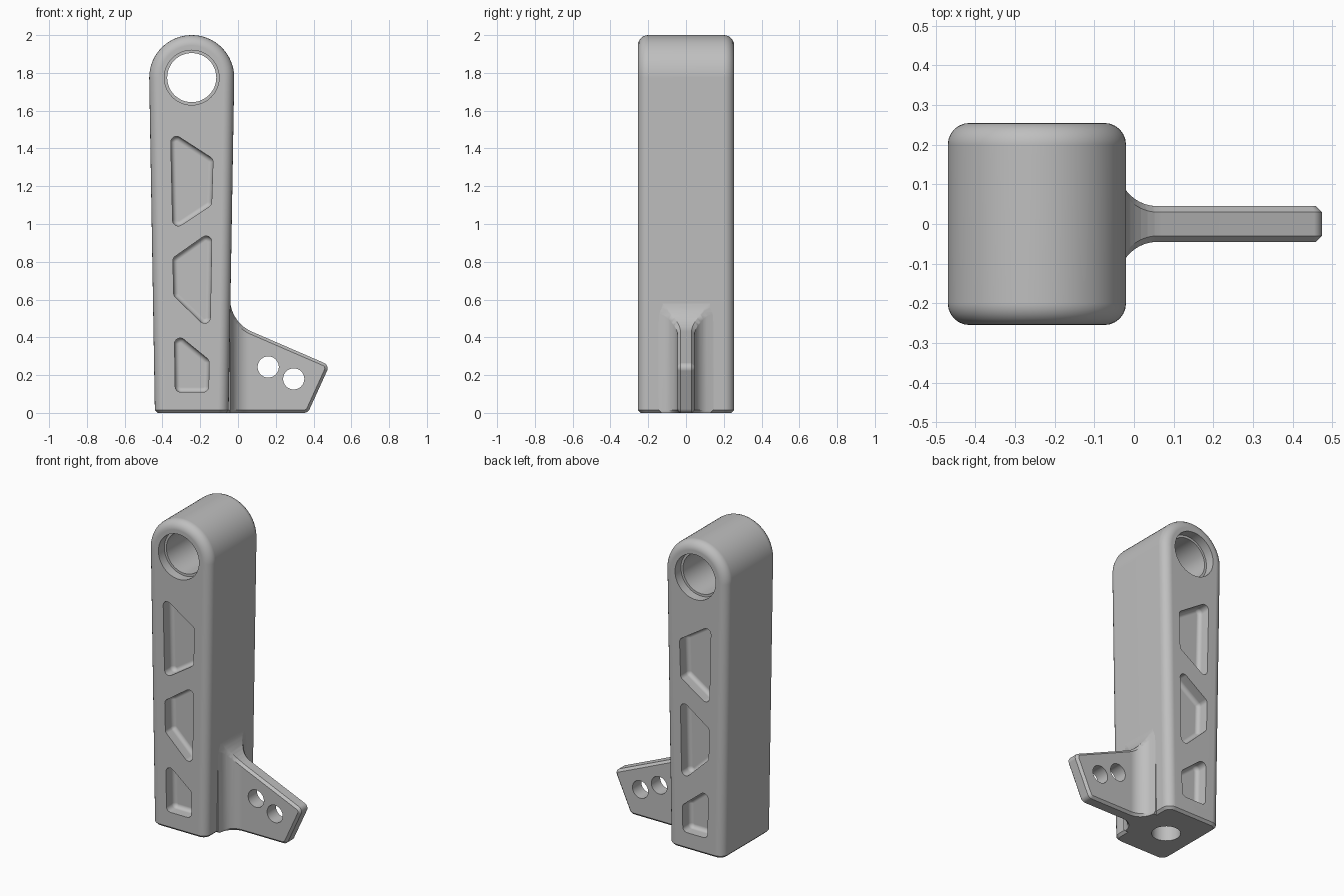
import bpy, bmesh, math
from mathutils import Vector

if "Cube" in bpy.data.objects:
    bpy.data.objects.remove(bpy.data.objects["Cube"], do_unlink=True)

GREY = (0.52, 0.52, 0.52, 1)
metal = bpy.data.materials.new("plain grey metal")
metal.use_nodes = True
metal.diffuse_color = GREY
metal.node_tree.nodes["Principled BSDF"].inputs["Base Color"].default_value = GREY


def rounded(corners, steps=8):
    """Outline from (x, z, radius) corners, with an arc at each rounded corner."""
    out = []
    for i, (x, z, r) in enumerate(corners):
        p = Vector((x, z))
        if r == 0:
            out.append(p)
            continue
        a = (Vector(corners[i - 1][:2]) - p).normalized()
        b = (Vector(corners[(i + 1) % len(corners)][:2]) - p).normalized()
        half = a.angle(b) / 2
        centre = p + (a + b).normalized() * r / math.sin(half)
        start = p + a * r / math.tan(half) - centre
        end = p + b * r / math.tan(half) - centre
        sweep = math.pi - 2 * half
        for k in range(steps + 1):
            t = k / steps
            out.append(centre + (start * math.sin((1 - t) * sweep)
                                 + end * math.sin(t * sweep)) / math.sin(sweep))
    return out


def circle(x, z, r, n=48):
    return [Vector((x + r * math.cos(math.tau * k / n), z + r * math.sin(math.tau * k / n)))
            for k in range(n)]


def prism(outline, y0, y1):
    """Outline in x and z, extruded along y."""
    bm = bmesh.new()
    face = bm.faces.new([bm.verts.new((p.x, y0, p.y)) for p in outline])
    ext = bmesh.ops.extrude_face_region(bm, geom=[face])["geom"]
    bmesh.ops.translate(bm, vec=(0, y1 - y0, 0),
                        verts=[v for v in ext if isinstance(v, bmesh.types.BMVert)])
    bmesh.ops.recalc_face_normals(bm, faces=bm.faces)
    return bm


def bevel(bm, rule, width, segments):
    edges = [e for e in bm.edges if rule(*[v.co for v in e.verts])]
    bmesh.ops.bevel(bm, geom=edges, offset=width, segments=segments, profile=0.5,
                    affect='EDGES', clamp_overlap=False)


def finish(bm, name):
    bmesh.ops.recalc_face_normals(bm, faces=bm.faces)
    mesh = bpy.data.meshes.new(name)
    bm.to_mesh(mesh)
    bm.free()
    ob = bpy.data.objects.new(name, mesh)
    bpy.context.collection.objects.link(ob)
    mesh.materials.append(metal)
    return ob


def activate(ob):
    bpy.ops.object.select_all(action='DESELECT')
    ob.select_set(True)
    bpy.context.view_layer.objects.active = ob


def cut(ob, bm):
    cutter = finish(bm, "cutter")
    cutter.hide_render = True
    activate(ob)
    mod = ob.modifiers.new("cut", 'BOOLEAN')
    mod.operation, mod.solver, mod.object = 'DIFFERENCE', 'EXACT', cutter
    bpy.ops.object.modifier_apply(modifier=mod.name)
    bpy.data.objects.remove(cutter, do_unlink=True)


def smooth(ob):
    activate(ob)
    bpy.ops.object.shade_smooth_by_angle(angle=math.radians(30))
    mod = ob.modifiers.new("flat face shading", 'WEIGHTED_NORMAL')
    mod.keep_sharp = True


# Tapered arm with a round top, rounded rims and a chamfered foot
HALF, CX, PIN_Z, R = 0.255, -0.245, 1.775, 0.225
dome = [Vector((CX + R * math.cos(math.pi * k / 32), PIN_Z + R * math.sin(math.pi * k / 32)))
        for k in range(33)]
bm = prism([Vector((-0.44, 0)), Vector((-0.05, 0))] + dome, -HALF, HALF)
bevel(bm, lambda a, b: a.y * b.y > 0 and a.z + b.z > 0.01, 0.055, 6)
bevel(bm, lambda a, b: max(a.z, b.z) < 0.001, 0.015, 1)
arm = finish(bm, "arm")

# Pin bore with a counterbore at each end
cut(arm, prism(circle(CX, PIN_Z, 0.13), -0.4, 0.4))
for side in (-1, 1):
    cut(arm, prism(circle(CX, PIN_Z, 0.145), side * (HALF - 0.06), side * 0.4))

# Lightening pockets on both faces, with a filleted floor
POCKETS = [
    [(-0.357, 1.49), (-0.132, 1.345), (-0.14, 1.10), (-0.345, 0.965)],
    [(-0.345, 0.82), (-0.138, 0.965), (-0.148, 0.435), (-0.34, 0.62)],
    [(-0.337, 0.43), (-0.153, 0.28), (-0.156, 0.11), (-0.332, 0.11)],
]
for corners in POCKETS:
    outline = rounded([(x, z, 0.03) for x, z in corners])
    for side in (-1, 1):
        floor = HALF - 0.08
        bm = prism(outline, side * floor, side * 0.4)
        bevel(bm, lambda a, b: max(abs(a.y), abs(b.y)) < floor + 0.01, 0.025, 4)
        cut(arm, bm)

# Blind hole in the foot
bm = bmesh.new()
bmesh.ops.create_cone(bm, cap_ends=True, segments=48, radius1=0.085, radius2=0.085, depth=0.8)
bmesh.ops.translate(bm, vec=(CX, 0, 0), verts=bm.verts)
cut(arm, bm)
smooth(arm)

# Side flange: chamfered plate that flares into the arm
THICK, FLARE_X, FLARE_R = 0.045, 0.06, 0.1
plate = rounded([(-0.1, 0, 0), (0.37, 0, 0.035), (0.485, 0.252, 0.032),
                 (-0.042, 0.48, 0.19), (-0.042, 0.75, 0), (-0.1, 0.75, 0)], 10)
bm = prism(plate, -THICK, THICK)
bevel(bm, lambda a, b: a.y * b.y > 0, 0.015, 1)
for k in range(13):
    bmesh.ops.bisect_plane(bm, geom=bm.verts[:] + bm.edges[:] + bm.faces[:],
                           plane_co=(FLARE_X - k * 0.0085, 0, 0), plane_no=(1, 0, 0))
for v in bm.verts:
    d = min(max(FLARE_X - v.co.x, 0), FLARE_R)
    v.co.y += math.copysign(FLARE_R - math.sqrt(FLARE_R ** 2 - d ** 2), v.co.y)
flange = finish(bm, "side_flange")
for x, z in ((0.16, 0.243), (0.295, 0.18)):
    cut(flange, prism(circle(x, z, 0.056), -0.2, 0.2))
smooth(flange)
